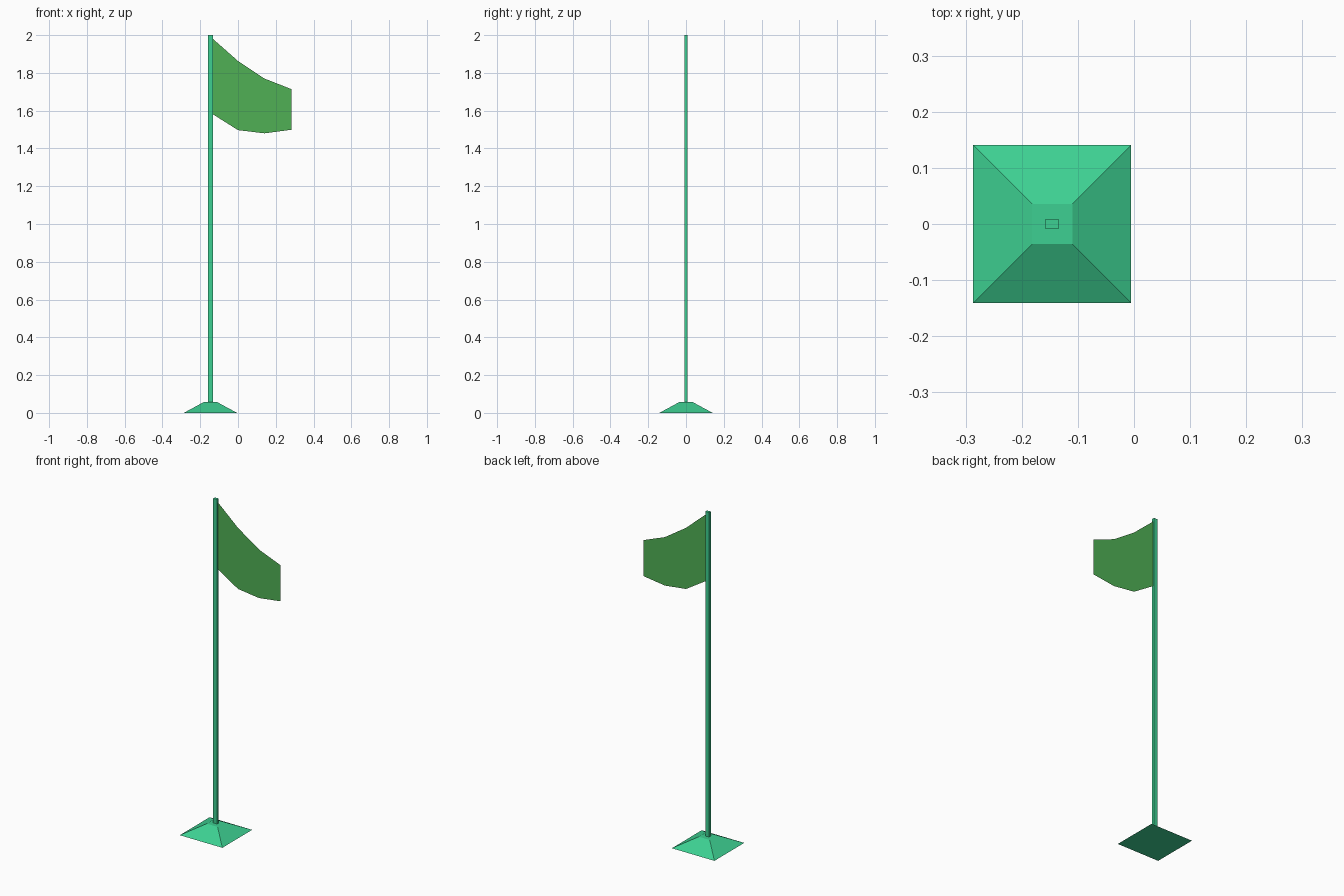
import bpy

if "Cube" in bpy.data.objects:
    bpy.data.objects.remove(bpy.data.objects["Cube"])

POLE_X = -0.146


def material(name, rgb):
    mat = bpy.data.materials.new(name)
    mat.diffuse_color = (*rgb, 1.0)
    mat.use_nodes = True
    mat.node_tree.nodes["Principled BSDF"].inputs["Base Color"].default_value = mat.diffuse_color
    return mat


def add_object(name, verts, faces, mat):
    mesh = bpy.data.meshes.new(name)
    mesh.from_pydata(verts, [], faces)
    mesh.materials.append(mat)
    mesh.update()
    obj = bpy.data.objects.new(name, mesh)
    bpy.context.collection.objects.link(obj)
    return obj


def add_frustum(name, bottom, top, z0, z1, mat):
    """Closed four-sided solid around the pole axis; bottom/top are (half x, half y)."""
    verts = [(POLE_X + sx * hx, sy * hy, z)
             for (hx, hy), z in ((bottom, z0), (top, z1))
             for sx, sy in ((-1, -1), (1, -1), (1, 1), (-1, 1))]
    faces = [(3, 2, 1, 0), (4, 5, 6, 7)]
    faces += [(i, (i + 1) % 4, (i + 1) % 4 + 4, i + 4) for i in range(4)]
    return add_object(name, verts, faces, mat)


green_metal = material("sea_green", (0.047, 0.631, 0.287))
green_cloth = material("leaf_green", (0.080, 0.434, 0.091))

# Sloped foot and rectangular pole
add_frustum("base", (0.141, 0.141), (0.036, 0.036), 0.0, 0.057, green_metal)
add_frustum("pole", (0.0125, 0.008), (0.0125, 0.008), 0.05, 2.0, green_metal)

# Drooping flag: thin flat sheet, columns of (x, bottom z, top z)
columns = [(-0.135, 1.582, 1.982), (0.0, 1.497, 1.863),
           (0.14, 1.48, 1.77), (0.283, 1.499, 1.714)]
flag_verts = [(x, 0.0, z) for x, lo, hi in columns for z in (lo, hi)]
flag_faces = [(2 * i, 2 * i + 2, 2 * i + 3, 2 * i + 1) for i in range(len(columns) - 1)]
add_object("flag", flag_verts, flag_faces, green_cloth)
